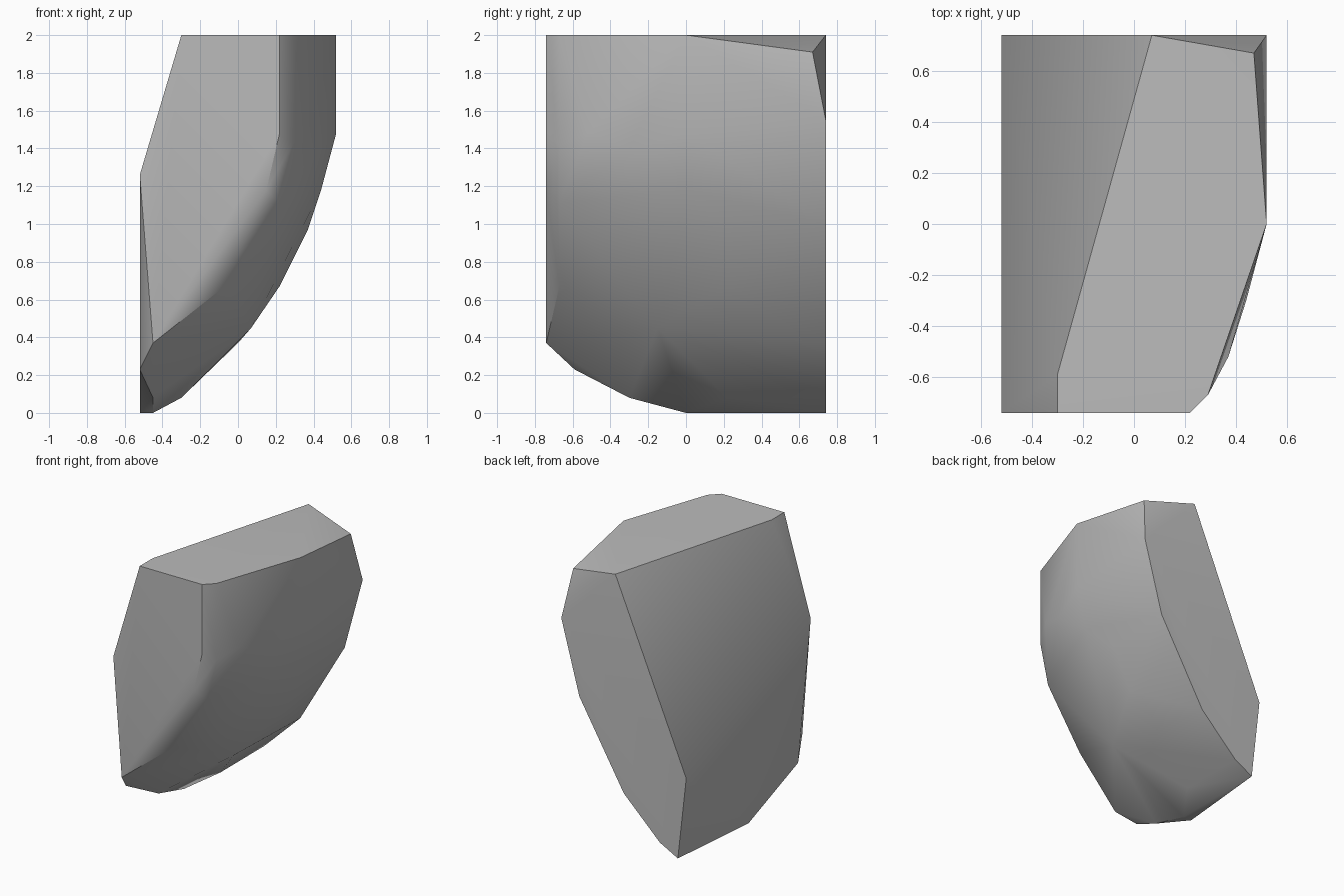
import bpy
import bmesh
import math

default_cube = bpy.data.objects.get("Cube")
if default_cube:
    bpy.data.objects.remove(default_cube, do_unlink=True)


def make_material(name, colour):
    material = bpy.data.materials.new(name)
    material.use_nodes = True
    material.diffuse_color = colour
    shader = material.node_tree.nodes["Principled BSDF"]
    shader.inputs["Base Color"].default_value = colour
    return material


def section(bm, depth, outline):
    """Add one upright cross-section of the stone at the given depth."""
    for across, height in outline:
        bm.verts.new((across, depth, height))


def build_hull(name, sections, material):
    """Wrap a closed convex skin around a row of cross-sections."""
    bm = bmesh.new()
    for depth, outline in sections:
        section(bm, depth, outline)
    result = bmesh.ops.convex_hull(bm, input=bm.verts[:])
    leftovers = set(result["geom_interior"]) | set(result["geom_unused"])
    loose = [item for item in leftovers if isinstance(item, bmesh.types.BMVert)]
    bmesh.ops.delete(bm, geom=loose, context="VERTS")
    # Merge the triangles that lie in one flat face
    bmesh.ops.dissolve_limit(bm, angle_limit=math.radians(1),
                             verts=bm.verts[:], edges=bm.edges[:])
    bmesh.ops.recalc_face_normals(bm, faces=bm.faces[:])

    mesh = bpy.data.meshes.new(name)
    bm.to_mesh(mesh)
    bm.free()
    mesh.materials.append(material)
    stone = bpy.data.objects.new(name, mesh)
    bpy.context.collection.objects.link(stone)
    return stone


# Outer limits shared by the cross-sections
side, end, top = 0.52, 0.74, 2
foot = -0.45

# Cross-sections from the flat front to the flat back, as (across, height)
front_cut = [(-0.3, top), (0.22, top), (0.22, 1.48), (0.15, 1.18),
             (foot, 0.37), (-side, 1.26)]
front_bevel = [(0.29, top), (0.29, 1.42), (0.22, 1.11), (-0.07, 0.67)]
front_shoulder = [(-0.3, top), (-side, 0.23)]
middle = [(side, top), (side, 1.48), (0.44, 1.18), (foot, 0), (-side, 0)]
rear_belly = [(0.37, 0.97), (0.22, 0.67), (-0.3, 0.08)]
back_bevel = [(0.47, 1.91), (foot, 0)]
back_cut = [(0.07, top), (side, 1.55), (0.37, 1), (0, 0.37),
            (-0.3, 0.08), (foot, 0), (-side, 0.62)]

sections = [
    (-end, front_cut),
    (-0.67, front_bevel),
    (-0.59, front_shoulder),
    (-0.52, [(0.37, 1.48)]),
    (-0.3, [(0.44, 1.4), (foot, 0.08)]),
    (-0.15, [(0.07, 0.45)]),
    (0, middle),
    (0.22, rear_belly),
    (0.67, back_bevel),
    (end, back_cut),
]

# Stone fragment: flat cuts with a softly shaded curved side
grey = make_material("stone_grey", (0.5, 0.5, 0.5, 1))
stone = build_hull("stone_fragment", sections, grey)
bpy.ops.object.select_all(action="DESELECT")
stone.select_set(True)
bpy.context.view_layer.objects.active = stone
bpy.ops.object.shade_smooth_by_angle(angle=math.radians(30))
